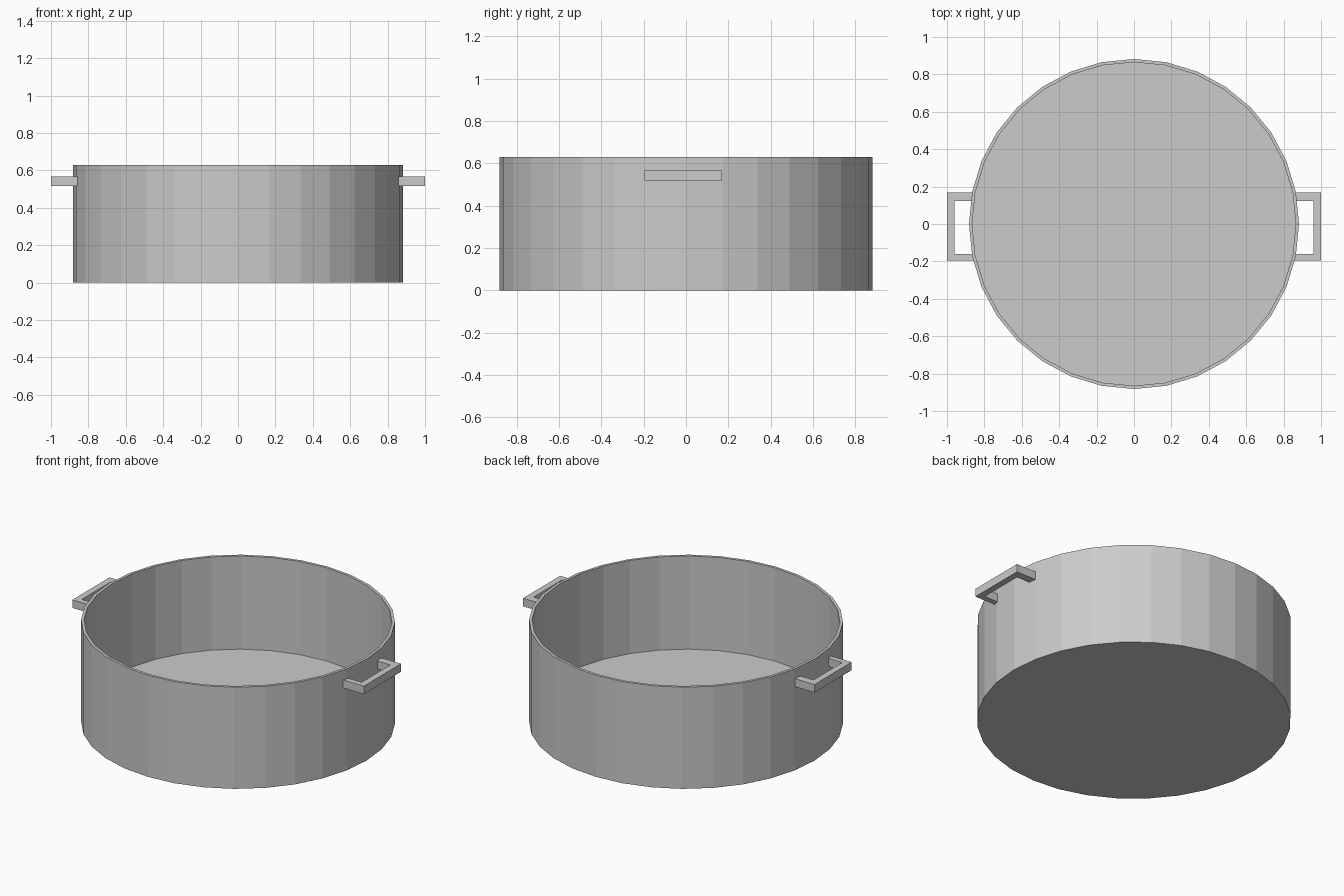
import bpy, bmesh, math

if "Cube" in bpy.data.objects:
    bpy.data.objects.remove(bpy.data.objects["Cube"])

SIDES = 32


def new_object(name, bm):
    bmesh.ops.recalc_face_normals(bm, faces=bm.faces)
    mesh = bpy.data.meshes.new(name)
    bm.to_mesh(mesh)
    bm.free()
    obj = bpy.data.objects.new(name, mesh)
    bpy.context.collection.objects.link(obj)
    return obj


def ring(bm, radius, z):
    return [bm.verts.new((radius * math.cos(2 * math.pi * i / SIDES),
                          radius * math.sin(2 * math.pi * i / SIDES), z))
            for i in range(SIDES)]


def make_pot(name, profile):
    # closed shell: outer wall, rim and inner wall, capped by two discs
    bm = bmesh.new()
    rings = [ring(bm, r, z) for r, z in profile]
    for a, b in zip(rings, rings[1:]):
        for i in range(SIDES):
            j = (i + 1) % SIDES
            bm.faces.new((a[i], a[j], b[j], b[i]))
    bm.faces.new(rings[0])
    bm.faces.new(rings[-1])
    return new_object(name, bm)


def make_handle(name, side):
    # U-shaped outline extruded upwards
    outline = [(0.854, -0.195), (1.0, -0.195), (1.0, 0.169), (0.854, 0.169),
               (0.854, 0.122), (0.96, 0.122), (0.96, -0.16), (0.854, -0.16)]
    bm = bmesh.new()
    face = bm.faces.new([bm.verts.new((side * x, y, 0.518)) for x, y in outline])
    out = bmesh.ops.extrude_face_region(bm, geom=[face], use_keep_orig=True)
    verts = [g for g in out["geom"] if isinstance(g, bmesh.types.BMVert)]
    bmesh.ops.translate(bm, verts=verts, vec=(0, 0, 0.05))
    return new_object(name, bm)


# Pot body
make_pot("pot_body", [(0.882, 0), (0.882, 0.63), (0.865, 0.63), (0.865, 0.052)])

# Side handles
make_handle("handle_right", 1)
make_handle("handle_left", -1)
